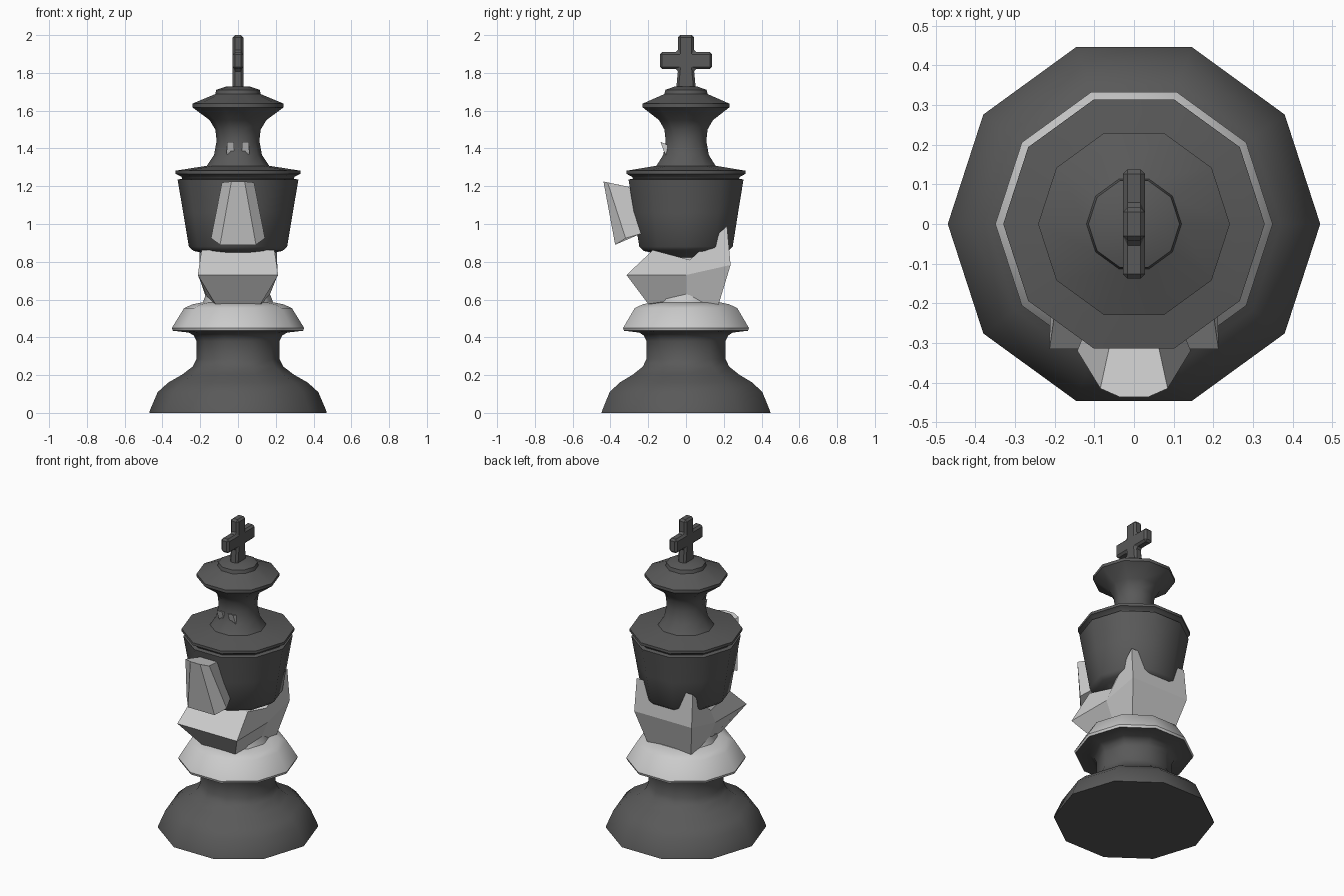
import bpy, bmesh, math

if "Cube" in bpy.data.objects:
    bpy.data.objects.remove(bpy.data.objects["Cube"])

dark = bpy.data.materials.new("dark_grey")
dark.diffuse_color = (0.1, 0.1, 0.1, 1)
dark.use_nodes = True
dark.node_tree.nodes["Principled BSDF"].inputs["Base Color"].default_value = dark.diffuse_color


def finish(name, bm, mat=None, smooth=None):
    bmesh.ops.recalc_face_normals(bm, faces=bm.faces)
    me = bpy.data.meshes.new(name)
    bm.to_mesh(me)
    bm.free()
    ob = bpy.data.objects.new(name, me)
    bpy.context.collection.objects.link(ob)
    if mat:
        me.materials.append(mat)
    if smooth:
        bpy.ops.object.select_all(action='DESELECT')
        ob.select_set(True)
        bpy.context.view_layer.objects.active = ob
        bpy.ops.object.shade_smooth_by_angle(angle=math.radians(smooth))
    return ob


def loft(name, rings, mat=None, smooth=None):
    """Skin equal-length rings of points and cap both ends."""
    bm = bmesh.new()
    rows = [[bm.verts.new(p) for p in r] for r in rings]
    n = len(rows[0])
    for a, b in zip(rows, rows[1:]):
        for i in range(n):
            j = (i + 1) % n
            bm.faces.new((a[i], a[j], b[j], b[i]))
    bm.faces.new(rows[0][::-1])
    bm.faces.new(rows[-1])
    return finish(name, bm, mat, smooth)


def turned(name, profile, mat=None, sides=10):
    """Ten-sided turning from a (radius, height) profile."""
    step = 2 * math.pi / sides
    rings = [[(r * math.cos(i * step), r * math.sin(i * step), z)
              for i in range(sides)] for r, z in profile]
    return loft(name, rings, mat, 40)


def mirrored(half):
    """Complete a ring from its right-hand half, front to back."""
    return half + [(-x, y, z) for x, y, z in reversed(half)]


# Turned body parts
turned("base", [(.47, 0), (.467, .012), (.425, .11), (.37, .16), (.295, .203),
                (.24, .245), (.22, .285), (.22, .38), (.235, .41),
                (.26, .425), (.345, .435)], dark)
turned("collar", [(.345, .435), (.35, .45), (.285, .555), (.24, .575), (.19, .585)])
turned("neck", [(.19, .575), (.165, .64), (.16, .83)])
turned("crown", [(.13, .81), (.17, .825), (.2, .85), (.235, .857), (.26, .88),
                 (.29, 1.06), (.32, 1.235), (.295, 1.24), (.3, 1.25),
                 (.33, 1.265), (.33, 1.282), (.25, 1.295), (.165, 1.308),
                 (.127, 1.365), (.113, 1.44), (.12, 1.5), (.15, 1.55),
                 (.242, 1.618), (.242, 1.637), (.12, 1.688), (.115, 1.71),
                 (.065, 1.727)], dark)

# Angular jaw block with raised back corners
loft("jaw", [
    mirrored([(.12, -.2, .577), (.16, 0, .605), (.155, .17, .566)]),
    mirrored([(.213, -.315, .73), (.21, 0, .73), (.205, .236, .783)]),
    mirrored([(.193, -.175, .862), (.19, .02, .81), (.2, .217, .99)]),
])

# Tapered nose wedge
loft("nose", [
    mirrored([(.095, -.375, .89), (.143, -.32, .925), (.11, -.235, .95)]),
    mirrored([(.035, -.437, 1.225), (.085, -.415, 1.22), (.06, -.30, 1.196)]),
])

# Small eye chips
for side, name in ((-1, "eye_left"), (1, "eye_right")):
    loft(name, [[(side * x, y, z) for x, y, z in ring] for ring in (
        [(.045, -.10, 1.35), (.058, -.10, 1.355), (.058, -.09, 1.355), (.045, -.09, 1.35)],
        [(.022, -.115, 1.38), (.06, -.115, 1.38), (.06, -.09, 1.38), (.022, -.09, 1.38)],
        [(.02, -.135, 1.435), (.058, -.135, 1.435), (.058, -.1, 1.42), (.02, -.1, 1.42)])])

# Finial cross, outlined in the side plane and bevelled
half = [(.052, 1.715), (.042, 1.82), (.138, 1.82), (.138, 1.91), (.042, 1.91), (.042, 2.0)]
outline = half + [(-y, z) for y, z in reversed(half)]
cross = loft("finial_cross", [[(x, y, z) for y, z in outline] for x in (-.028, .028)], dark)
bev = cross.modifiers.new("Bevel", 'BEVEL')
bev.width = .012
bev.segments = 1
